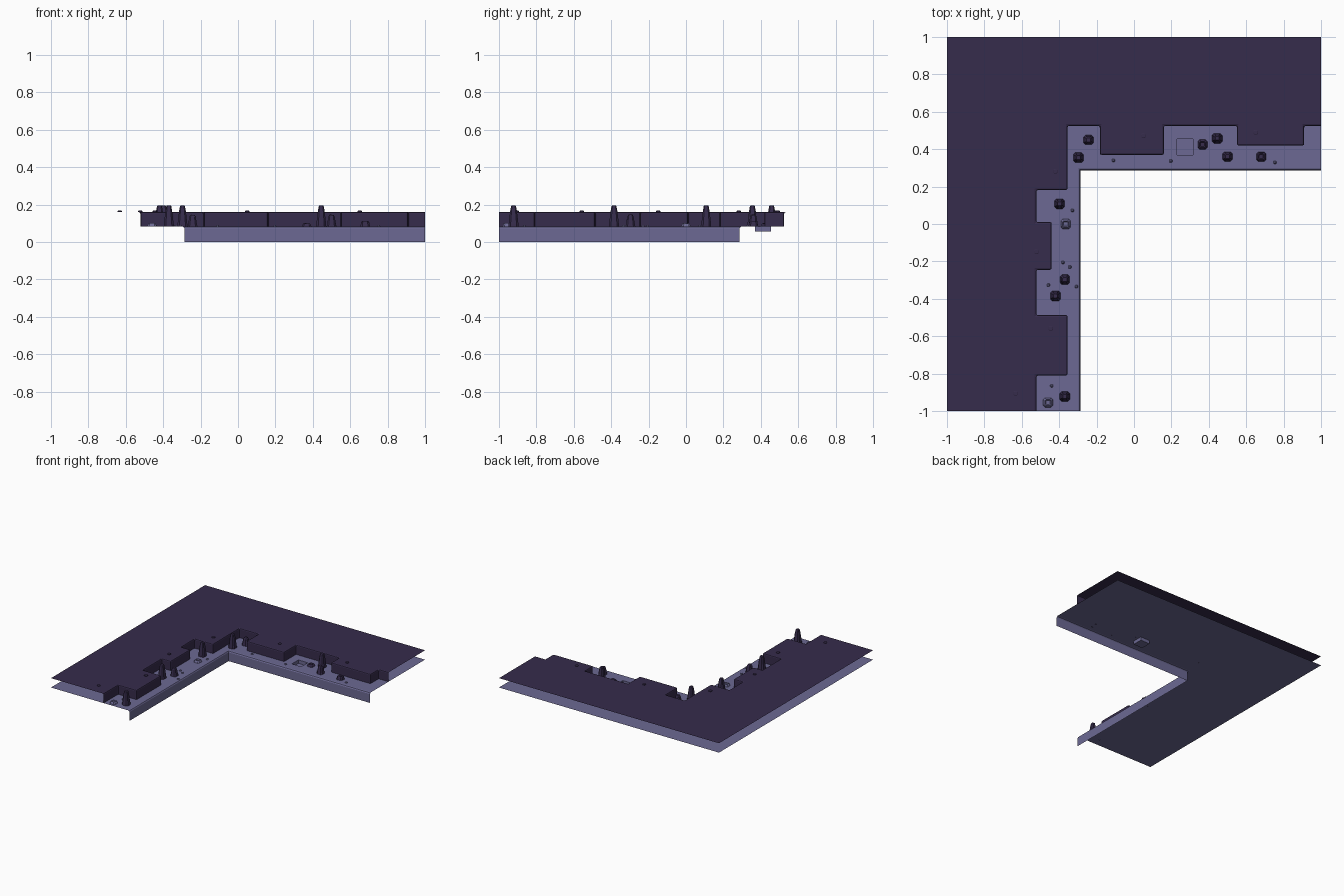
import bpy, bmesh, random

if "Cube" in bpy.data.objects:
    bpy.data.objects.remove(bpy.data.objects["Cube"])
random.seed(4)

def material(name, rgb):
    m = bpy.data.materials.new(name)
    m.diffuse_color = (*rgb, 1)
    m.use_nodes = True
    m.node_tree.nodes["Principled BSDF"].inputs["Base Color"].default_value = m.diffuse_color
    return m

DARK = material("dark purple rock", (0.037, 0.025, 0.072))
PALE = material("pale purple stone", (0.150, 0.141, 0.292))
FLOOR, TOP = 0.083, 0.16

def finish(name, bm, mat):
    me = bpy.data.meshes.new(name)
    bm.to_mesh(me)
    bm.free()
    me.materials.append(mat)
    ob = bpy.data.objects.new(name, me)
    bpy.context.collection.objects.link(ob)
    return ob

def quad(bm, *pts):
    return bm.faces.new([bm.verts.new(p) for p in pts])

# Floor: L-shaped sheet with a square pit
bm = bmesh.new()
xs = [-1, -0.3, 0.23, 0.315, 1]
ys = [-1, 0.3, 0.37, 0.455, 1]
PIT = 0.055
for i in range(4):
    for j in range(4):
        if i > 0 and j == 0:
            continue
        a, b, c, d = xs[i], xs[i + 1], ys[j], ys[j + 1]
        z = PIT if (i, j) == (2, 2) else FLOOR
        ring = [(a, c), (b, c), (b, d), (a, d)]
        quad(bm, *[(x, y, z) for x, y in ring])
        if z == PIT:
            for k in range(4):
                p, q = ring[k], ring[(k + 1) % 4]
                quad(bm, (*p, PIT), (*p, FLOOR), (*q, FLOOR), (*q, PIT))
bmesh.ops.remove_doubles(bm, verts=bm.verts, dist=1e-4)
finish("cave_floor", bm, PALE)

# Retaining wall below the floor edge, with a chamfered lip
bm = bmesh.new()
rows = []
for d, z in [(0, FLOOR), (0.009, FLOOR - 0.003), (0.014, FLOOR - 0.011), (0.014, 0)]:
    rows.append([bm.verts.new(p) for p in
                 [(-0.3 + d, -1, z), (-0.3 + d, 0.3 - d, z), (1, 0.3 - d, z)]])
for r, s in zip(rows, rows[1:]):
    for k in range(2):
        bm.faces.new((r[k], s[k], s[k + 1], r[k + 1])[::1])
finish("front_wall", bm, PALE)

# Upper rock: notched sheet with cliff sides dropping to the floor
edge = [(-0.522, -1), (-0.522, -0.81), (-0.355, -0.81), (-0.355, -0.487),
        (-0.522, -0.487), (-0.522, -0.245), (-0.44, -0.245), (-0.44, 0.01),
        (-0.522, 0.01), (-0.522, 0.182), (-0.355, 0.182), (-0.355, 0.525),
        (-0.183, 0.525), (-0.183, 0.37), (0.16, 0.37), (0.16, 0.525),
        (0.55, 0.525), (0.55, 0.42), (0.91, 0.42), (0.91, 0.525), (1, 0.525)]
bm = bmesh.new()
up = [bm.verts.new((x, y, TOP)) for x, y in edge]
low = [bm.verts.new((x, y, FLOOR)) for x, y in edge]
outer = [bm.verts.new((x, y, TOP)) for x, y in [(1, 1), (-1, 1), (-1, -1)]]
bm.faces.new(up + outer)
for k in range(len(edge) - 1):
    bm.faces.new((up[k], low[k], low[k + 1], up[k + 1]))
bm.normal_update()
sharp = [e for e in bm.edges if len(e.link_faces) == 2]
bmesh.ops.bevel(bm, geom=sharp, offset=0.009, segments=2, profile=0.5, affect='EDGES')
bmesh.ops.triangulate(bm, faces=[f for f in bm.faces if len(f.verts) > 4])
finish("upper_rock", bm, DARK)

def spire(name, x, y, rings, mat, rough=0.0):
    """Stack of corner-cut square rings, (half width, height)."""
    bm = bmesh.new()
    prev = None
    for h, z in rings:
        c = h * 0.6
        sq = [(h, -c), (h, c), (c, h), (-c, h), (-h, c), (-h, -c), (-c, -h), (c, -h)]
        cur = [bm.verts.new((x + u, y + v, z + random.uniform(-rough, rough)))
               for u, v in sq]
        if prev:
            for k in range(8):
                n = (k + 1) % 8
                bm.faces.new((prev[k], prev[n], cur[n], cur[k]))
        prev = cur
    bm.faces.new(prev)
    finish(name, bm, mat)

# Tall stalagmites
for x, y in [(-0.37, -0.922), (-0.42, -0.385), (-0.398, 0.108), (-0.297, 0.355), (0.445, 0.458)]:
    spire("tall_stalagmite", x, y, [(0.027, FLOOR), (0.026, 0.097), (0.021, 0.14),
          (0.018, 0.165), (0.013, 0.192), (0.01, 0.195)], DARK)

# Medium stalagmites
for x, y in [(-0.243, 0.45), (-0.37, -0.297), (0.5, 0.36)]:
    spire("medium_stalagmite", x, y, [(0.026, FLOOR), (0.023, 0.098), (0.017, 0.135),
          (0.011, 0.145)], DARK, 0.001)

# Broken stumps and low mounds
for x, y, top, mat in [(0.68, 0.36, 0.112, DARK), (0.367, 0.425, 0.1, DARK),
                       (-0.365, 0.0, 0.1, PALE), (-0.46, -0.955, 0.101, PALE)]:
    spire("broken_stump", x, y, [(0.026, FLOOR), (0.021, top - 0.006), (0.016, top),
          (0.011, top - 0.006)], mat, 0.001)

# Thin stones lying on the upper rock
for x, y in [(0.05, 0.472), (0.65, 0.49), (-0.42, 0.282), (-0.522, -0.148),
             (-0.445, -0.558), (-0.633, -0.905)]:
    spire("upper_pebble", x, y, [(0.012, TOP), (0.012, TOP + 0.005), (0.009, TOP + 0.007)], DARK)

# Small pebbles on the floor
for x, y in [(-0.11, 0.34), (0.197, 0.337), (0.753, 0.33), (-0.33, 0.073), (-0.38, -0.205),
             (-0.343, -0.23), (-0.458, -0.327), (-0.308, -0.335), (-0.44, -0.865)]:
    spire("floor_pebble", x, y, [(0.008, FLOOR), (0.007, FLOOR + 0.005), (0.004, FLOOR + 0.008)], PALE)
